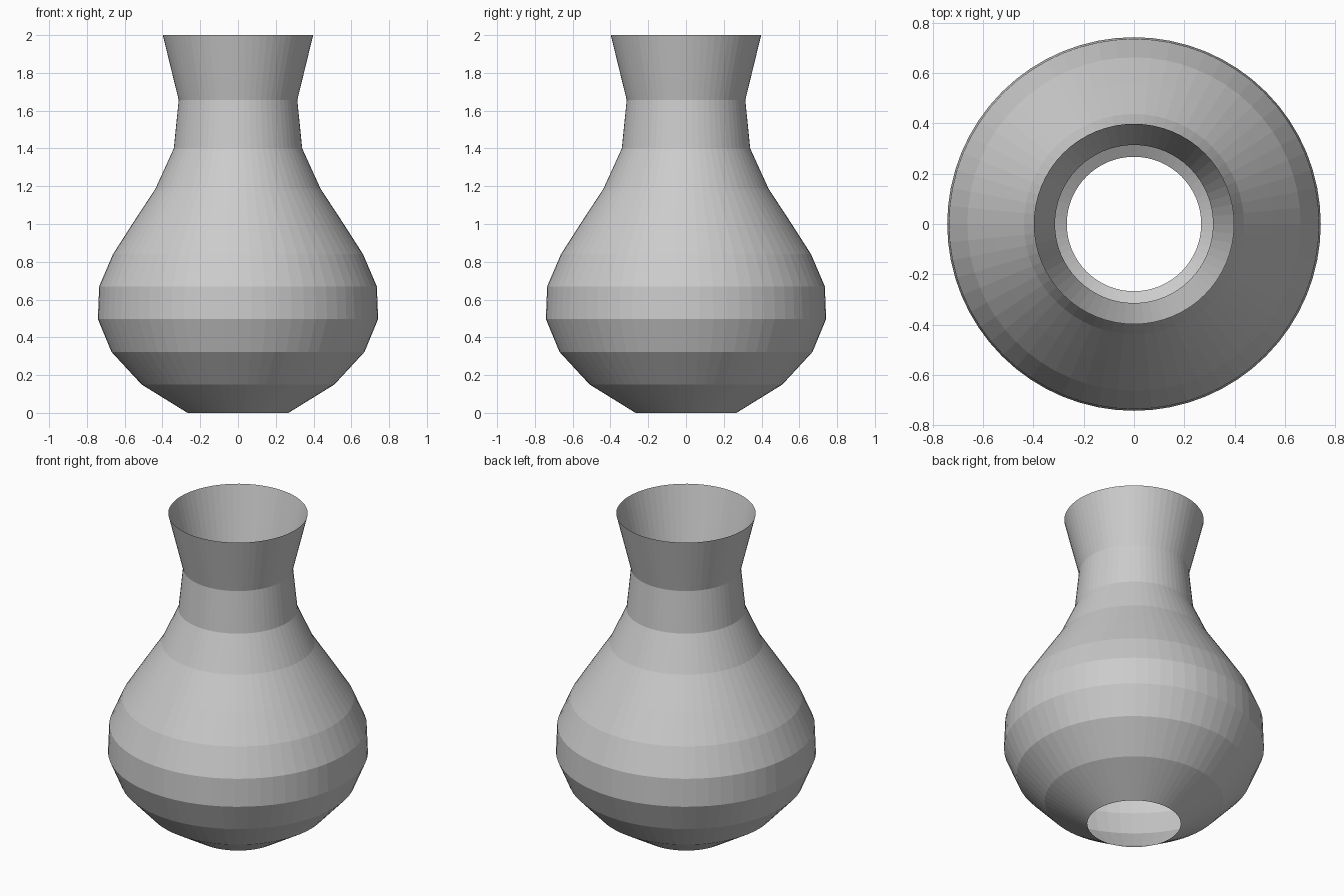
import bpy, bmesh
from math import cos, sin, tau

if "Cube" in bpy.data.objects:
    bpy.data.objects.remove(bpy.data.objects["Cube"])

SIDES = 64
# vase wall outline: (radius, height)
PROFILE = [(0.267, 0.0), (0.51, 0.15), (0.67, 0.323), (0.742, 0.497),
           (0.735, 0.67), (0.662, 0.84), (0.553, 1.01), (0.437, 1.187),
           (0.34, 1.40), (0.314, 1.656), (0.398, 2.0)]

# single-walled vase, open at the mouth and the base
bm = bmesh.new()
rings = [[bm.verts.new((r * cos(tau * i / SIDES), r * sin(tau * i / SIDES), z))
          for i in range(SIDES)] for r, z in PROFILE]
for low, high in zip(rings, rings[1:]):
    for i in range(SIDES):
        j = (i + 1) % SIDES
        bm.faces.new((low[i], low[j], high[j], high[i]))

mesh = bpy.data.meshes.new("vase_body")
bm.to_mesh(mesh)
bm.free()
vase = bpy.data.objects.new("vase_body", mesh)
bpy.context.collection.objects.link(vase)
